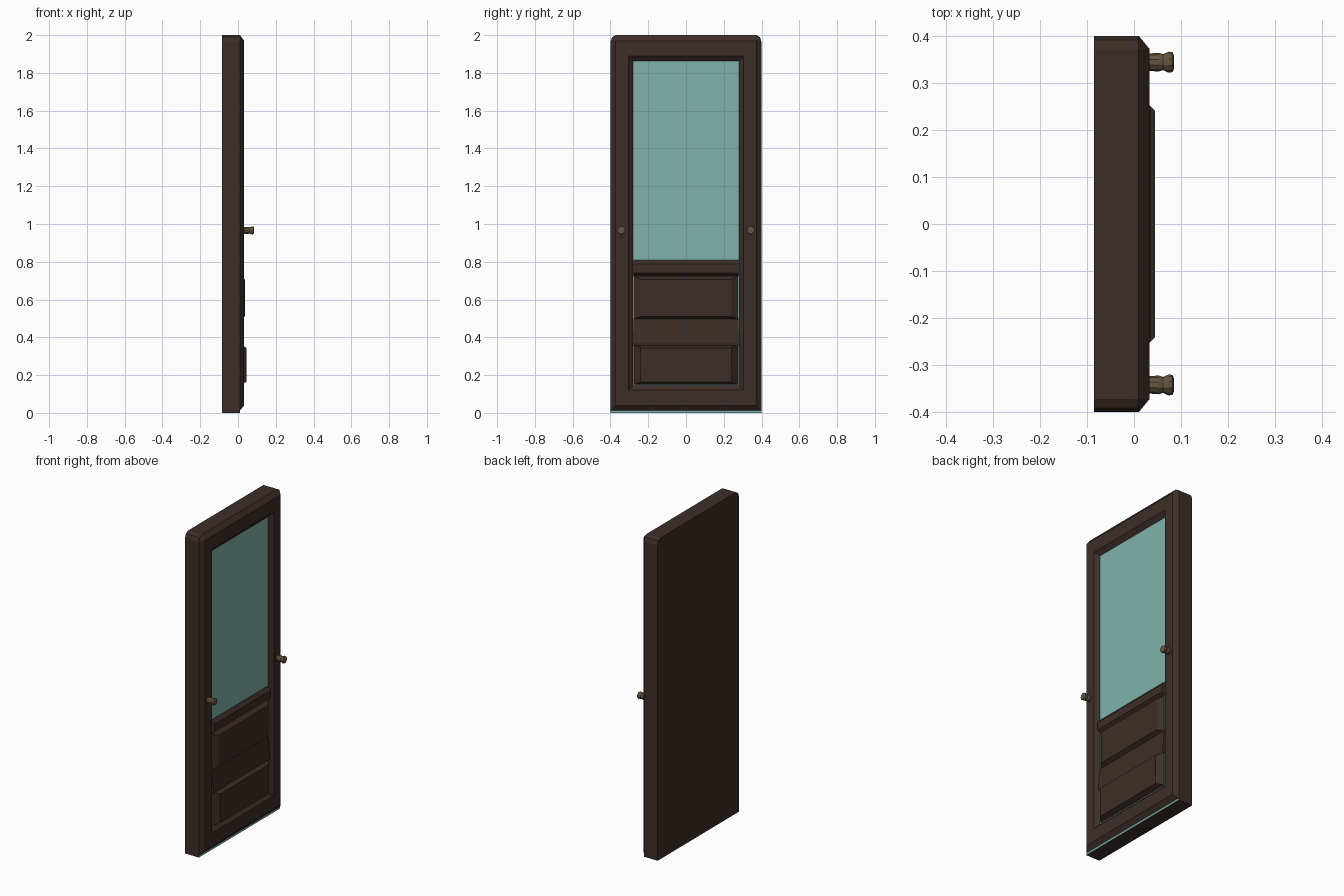
import bpy, bmesh, math

if "Cube" in bpy.data.objects:
    bpy.data.objects.remove(bpy.data.objects["Cube"])


def material(name, rgb):
    m = bpy.data.materials.new(name)
    m.diffuse_color = (*rgb, 1)
    m.use_nodes = True
    m.node_tree.nodes["Principled BSDF"].inputs["Base Color"].default_value = m.diffuse_color
    return m


WOOD = material("dark_wood", (0.046, 0.027, 0.021))
GLASS = material("teal_glass", (0.22, 0.45, 0.41))
BRASS = material("aged_brass", (0.13, 0.09, 0.05))


def loft(name, rings, mat):
    """Skin equal-length rings of points and cap both ends."""
    bm = bmesh.new()
    vr = [[bm.verts.new(p) for p in r] for r in rings]
    for a, b in zip(vr, vr[1:]):
        for i in range(len(a)):
            j = (i + 1) % len(a)
            bm.faces.new((a[i], a[j], b[j], b[i]))
    bm.faces.new(vr[0])
    bm.faces.new(vr[-1])
    bmesh.ops.remove_doubles(bm, verts=bm.verts, dist=1e-5)
    bmesh.ops.recalc_face_normals(bm, faces=bm.faces)
    me = bpy.data.meshes.new(name)
    bm.to_mesh(me)
    bm.free()
    me.materials.append(mat)
    ob = bpy.data.objects.new(name, me)
    bpy.context.collection.objects.link(ob)
    return ob


def outline(x, w, z0, z1, cut=0.0):
    """Rectangle in the YZ plane with softened top corners."""
    right = [(w, z0), (w, z1 - 1.3 * cut), (w - 0.3 * cut, z1 - 0.4 * cut), (w - cut, z1)]
    left = [(-y, z) for y, z in reversed(right)]
    return [(x, y, z) for y, z in right + left]


# Door slab with bevelled outer edge and recessed field
loft("door_frame", [
    outline(-0.085, 0.40, 0.0, 2.0, 0.028),
    outline(0.010, 0.40, 0.0, 2.0, 0.028),
    outline(0.010, 0.40, 0.012, 2.0, 0.028),
    outline(0.033, 0.372, 0.04, 1.97),
    outline(0.033, 0.305, 0.12, 1.89),
    outline(0.006, 0.275, 0.15, 1.857),
], WOOD)

# Glass sheet, seen in the window and as a thin strip under the door
loft("glass_pane", [outline(0.008, 0.398, 0.0, 1.9),
                    outline(0.0106, 0.398, 0.0, 1.9)], GLASS)

# Cross rails, profiles as (x, z)
rails = {
    "window_rail": [(0.005, 0.725), (0.011, 0.725), (0.031, 0.74),
                    (0.031, 0.787), (0.012, 0.81), (0.005, 0.81)],
    "middle_rail": [(0.005, 0.355), (0.022, 0.355), (0.026, 0.37),
                    (0.012, 0.50), (0.005, 0.50)],
}
for name, prof in rails.items():
    loft(name, [[(x, y, z) for x, z in prof] for y in (-0.278, 0.278)], WOOD)

# Raised panels
for name, z0, z1, top in (("upper_panel", 0.497, 0.725, 0.036),
                          ("lower_panel", 0.15, 0.362, 0.045)):
    loft(name, [outline(0.005, 0.275, z0, z1),
                outline(0.012, 0.275, z0, z1),
                outline(top, 0.24, z0 + 0.014, z1 - 0.018)], WOOD)

# Turned knobs
profile = [(0.028, 0.018), (0.052, 0.020), (0.062, 0.017),
           (0.074, 0.0225), (0.082, 0.021), (0.085, 0.014)]
SIDES = 10
for side, y in (("left", -0.342), ("right", 0.344)):
    knob = loft(side + "_knob", [
        [(x, y + r * math.cos(math.tau * i / SIDES), 0.966 + r * math.sin(math.tau * i / SIDES))
         for i in range(SIDES)] for x, r in profile], BRASS)
